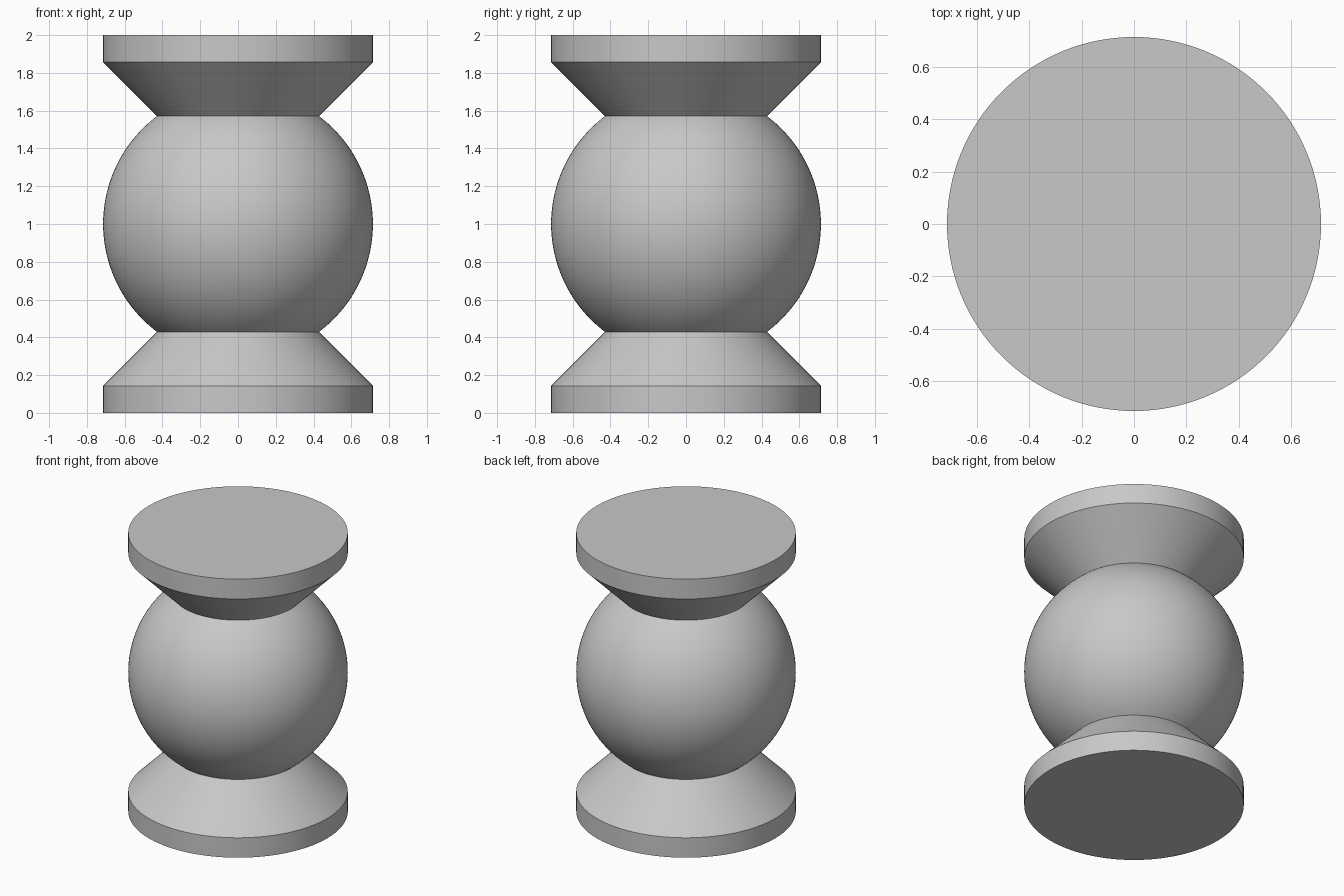
import bpy, bmesh, math

cube = bpy.data.objects.get("Cube")
if cube:
    bpy.data.objects.remove(cube, do_unlink=True)

RADIUS = 5 / 7        # ball and end discs
NECK = 3 / 7          # narrow rings where cones meet the ball
RIM = 1 / 7           # disc thickness
BALL_STEPS = 48
SEGMENTS = 128

grey = bpy.data.materials.new("plain_grey")
grey.use_nodes = True
colour = (0.58, 0.58, 0.58, 1)
grey.diffuse_color = colour
grey.node_tree.nodes["Principled BSDF"].inputs["Base Color"].default_value = colour

# Half outline: flat foot, rim, cone, ball arc, then the mirrored cone and rim
foot = [(0, 0), (RADIUS, 0), (RADIUS, RIM)]
limit = math.acos(NECK / RADIUS)
ball = []
for i in range(BALL_STEPS + 1):
    a = -limit + 2 * limit * i / BALL_STEPS
    ball.append((RADIUS * math.cos(a), 1 + RADIUS * math.sin(a)))
head = [(r, 2 - z) for r, z in reversed(foot)]
profile = foot + ball + head

# Turn the outline around the vertical axis
bm = bmesh.new()
verts = [bm.verts.new((r, 0, z)) for r, z in profile]
edges = [bm.edges.new(pair) for pair in zip(verts, verts[1:])]
bmesh.ops.spin(bm, geom=verts + edges, cent=(0, 0, 0), axis=(0, 0, 1),
               angle=math.tau, steps=SEGMENTS)
bmesh.ops.remove_doubles(bm, verts=bm.verts, dist=0.0001)
bmesh.ops.recalc_face_normals(bm, faces=bm.faces)

mesh = bpy.data.meshes.new("turned_ball_spool")
bm.to_mesh(mesh)
bm.free()
mesh.materials.append(grey)
spool = bpy.data.objects.new("turned_ball_spool", mesh)
bpy.context.collection.objects.link(spool)

# Smooth curves, crisp rims and necks
bpy.ops.object.select_all(action="DESELECT")
spool.select_set(True)
bpy.context.view_layer.objects.active = spool
bpy.ops.object.shade_smooth_by_angle(angle=math.radians(30))
